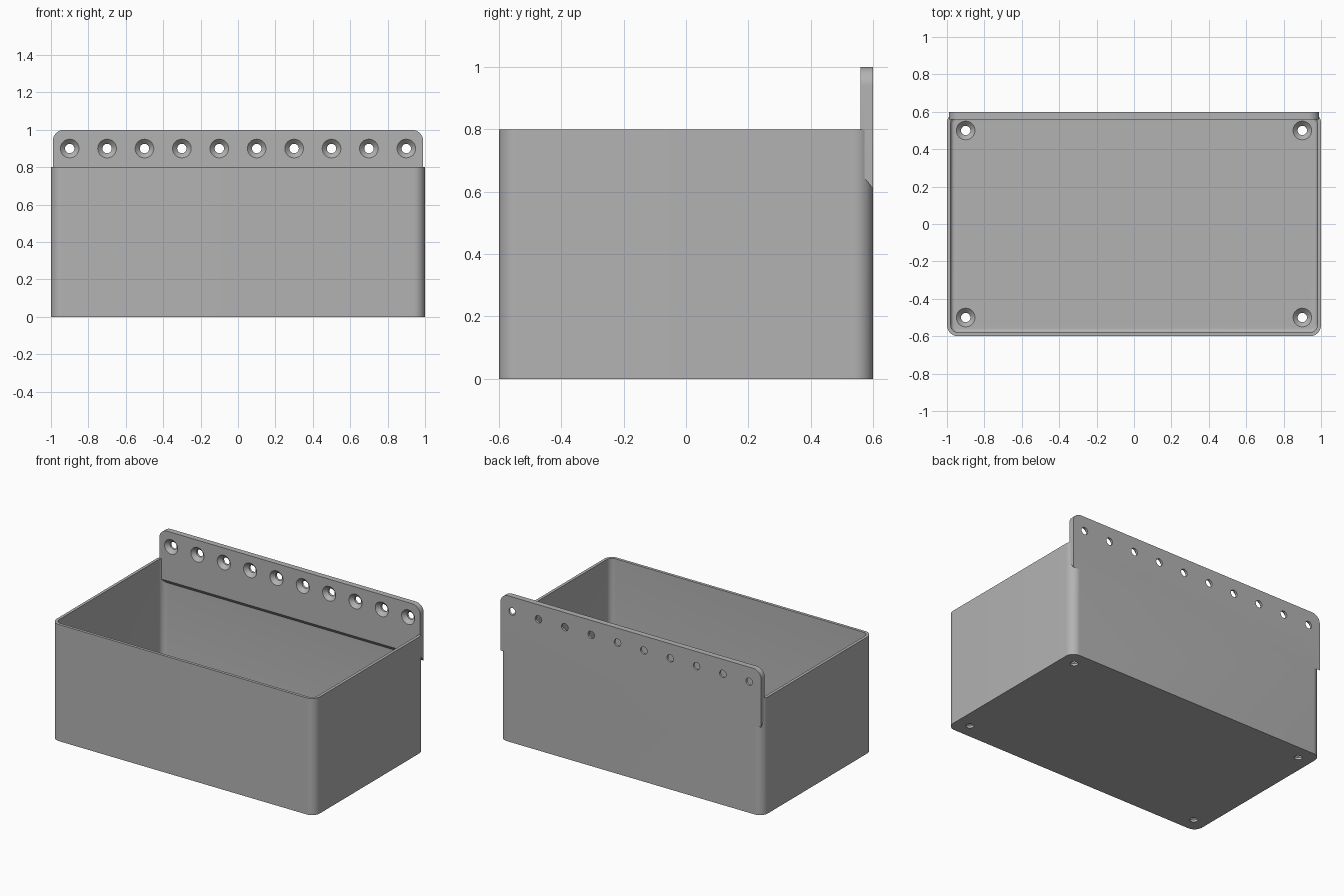
import bpy, bmesh, math
from mathutils import Matrix, Vector

cube = bpy.data.objects.get("Cube")
if cube:
    bpy.data.objects.remove(cube)

grey = bpy.data.materials.new("plain_grey")
grey.use_nodes = True
colour = (0.45, 0.45, 0.45, 1)
grey.diffuse_color = colour
grey.node_tree.nodes["Principled BSDF"].inputs["Base Color"].default_value = colour

WALL, FLOOR, RADIUS = 0.02, 0.04, 0.06


def make_object(name, bm):
    bmesh.ops.recalc_face_normals(bm, faces=bm.faces)
    mesh = bpy.data.meshes.new(name)
    bm.to_mesh(mesh)
    bm.free()
    mesh.materials.append(grey)
    obj = bpy.data.objects.new(name, mesh)
    bpy.context.collection.objects.link(obj)
    return obj


def skin(bm, rings):
    """Join equal rings of points into a capped solid."""
    loops = [[bm.verts.new(p) for p in ring] for ring in rings]
    for a, b in zip(loops, loops[1:]):
        for i in range(len(a)):
            j = (i + 1) % len(a)
            bm.faces.new((a[i], a[j], b[j], b[i]))
    bm.faces.new(loops[0][::-1])
    bm.faces.new(loops[-1])


def rounded_ring(hx, hy, r, z, steps=12):
    ring = []
    for q, (sx, sy) in enumerate(((1, 1), (-1, 1), (-1, -1), (1, -1))):
        for i in range(steps + 1):
            a = (q + i / steps) * math.pi / 2
            ring.append((sx * (hx - r) + r * math.cos(a),
                         sy * (hy - r) + r * math.sin(a), z))
    return ring


def combine(target, tool, operation):
    mod = target.modifiers.new(operation.lower(), 'BOOLEAN')
    mod.operation, mod.solver, mod.object = operation, 'EXACT', tool
    bpy.context.view_layer.objects.active = target
    bpy.ops.object.modifier_apply(modifier=mod.name)
    bpy.data.objects.remove(tool)


# Outer shell with rounded upright corners
bm = bmesh.new()
skin(bm, [rounded_ring(1, 0.6, RADIUS, z) for z in (0, 0.8)])
bin_body = make_object("mounting_bin", bm)

# Mounting plate: rounded top corners, sloping underside
bm = bmesh.new()
outline = [(-0.99, 0), (0.99, 0)]
for cx, start in ((0.93, 0), (-0.93, math.pi / 2)):
    for i in range(13):
        a = start + i / 12 * math.pi / 2
        outline.append((cx + 0.06 * math.cos(a), 0.94 + 0.06 * math.sin(a)))
skin(bm, [[(x, y, z or foot) for x, z in outline]
          for y, foot in ((0.56, 0.66), (0.6, 0.61))])
combine(bin_body, make_object("mounting_plate", bm), 'UNION')

# Hollow with a small fillet around the floor; it stops below the plate lip
bm = bmesh.new()
rings = []
for i in range(7):
    a = i / 6 * math.pi / 2
    inset = WALL + 0.02 * (1 - math.sin(a))
    rings.append(rounded_ring(1 - inset, 0.6 - inset, RADIUS - inset,
                              FLOOR + 0.02 * (1 - math.cos(a))))
rings.append(rounded_ring(1 - WALL, 0.6 - WALL, RADIUS - WALL, 0.9))
skin(bm, rings)
hollow = make_object("hollow_cutter", bm)

# Keep the plate thickness inside the hollow
bm = bmesh.new()
skin(bm, [[(x, 0.56, 0.66), (x, 0.7, 0.485), (x, 0.7, 1.2), (x, 0.56, 1.2)]
          for x in (-1.2, 1.2)])
combine(hollow, make_object("lip_keeper", bm), 'DIFFERENCE')
combine(bin_body, hollow, 'DIFFERENCE')

# Countersunk screw holes: a row in the plate and four in the floor
bm = bmesh.new()
plate_turn = Matrix.Rotation(math.pi / 2, 4, 'X')
places = [Matrix.Translation((-0.9 + 0.2 * i, 0.56, 0.9)) @ plate_turn for i in range(10)]
places += [Matrix.Translation((x, y, FLOOR)) for x in (-0.9, 0.9) for y in (-0.5, 0.5)]
profile = ((0.025, -0.1), (0.025, -0.025), (0.05, 0), (0.05, 0.02))
for place in places:
    skin(bm, [[place @ Vector((r * math.cos(k * math.pi / 16),
                               r * math.sin(k * math.pi / 16), h)) for k in range(32)]
              for r, h in profile])
combine(bin_body, make_object("screw_hole_cutter", bm), 'DIFFERENCE')

# Smooth rounds, crisp edges
bpy.ops.object.select_all(action='DESELECT')
bin_body.select_set(True)
bpy.context.view_layer.objects.active = bin_body
bpy.ops.object.shade_smooth_by_angle(angle=math.radians(30))
